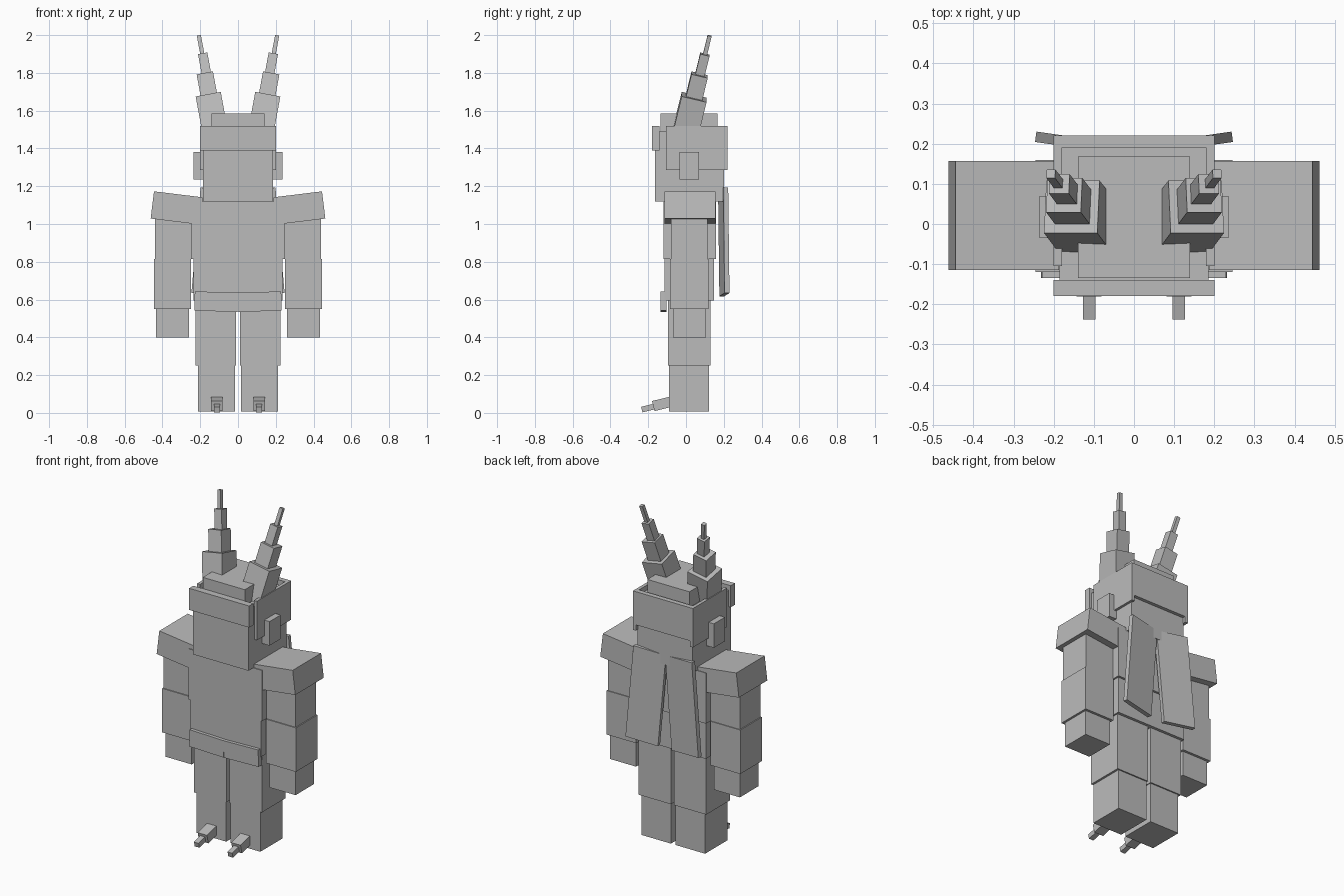
import bpy, bmesh
from math import radians
from mathutils import Matrix, Vector, Euler

if "Cube" in bpy.data.objects:
    bpy.data.objects.remove(bpy.data.objects["Cube"])

grey = bpy.data.materials.new("plain grey")
grey.diffuse_color = (0.5, 0.5, 0.5, 1)
grey.use_nodes = True
grey.node_tree.nodes["Principled BSDF"].inputs["Base Color"].default_value = grey.diffuse_color


def box(name, center, size, rot=(0, 0, 0), mirror=False):
    """Box by centre, size and rotation in degrees, optionally mirrored in x."""
    for side in ((1, -1) if mirror else (1,)):
        bm = bmesh.new()
        bmesh.ops.create_cube(bm, size=1)
        m = (Matrix.Translation(center)
             @ Euler([radians(a) for a in rot]).to_matrix().to_4x4()
             @ Matrix.Diagonal((*size, 1)))
        if side < 0:
            m = Matrix.Scale(-1, 4, (1, 0, 0)) @ m
        bm.transform(m)
        bmesh.ops.recalc_face_normals(bm, faces=bm.faces)
        full = name if not mirror else name + ("_right" if side > 0 else "_left")
        me = bpy.data.meshes.new(full)
        bm.to_mesh(me)
        bm.free()
        me.materials.append(grey)
        bpy.context.collection.objects.link(bpy.data.objects.new(full, me))


def span(name, x, y, z, mirror=False):
    """Straight box given by its ranges."""
    r = (x, y, z)
    box(name, [(a + b) / 2 for a, b in r], [b - a for a, b in r], mirror=mirror)


# Head and helmet shell
span("head", (-.185, .185), (-.165, .2), (1.12, 1.49))
span("brow_band", (-.2, .2), (-.18, -.14), (1.39, 1.52))
span("helmet_side", (.18, .2), (-.105, .22), (1.285, 1.52), True)
span("helmet_back", (-.18, .18), (.19, .22), (1.32, 1.52))
span("helmet_crown", (-.14, .14), (-.135, .168), (1.48, 1.585))
span("ear", (.18, .235), (-.035, .07), (1.235, 1.38), True)

# Horns: top centre, width and length of each tapering segment
horn_rot = (-13.5, 10.5, 0)
axis = Euler([radians(a) for a in horn_rot]).to_matrix() @ Vector((0, 0, 1))
for i, (top, w, length) in enumerate((
        ((.155, .043, 1.672), .135, .2),
        ((.174, .072, 1.79), .088, .13),
        ((.186, .1, 1.898), .05, .12),
        ((.207, .125, 1.997), .022, .115))):
    box(f"horn_segment_{i + 1}", Vector(top) - axis * length / 2,
        (w, w, length), horn_rot, True)

# Torso
span("chest", (-.245, .245), (-.12, .16), (.815, 1.12))
span("waist", (-.235, .235), (-.115, .147), (.595, .815))
box("belt_plate", (.115, -.119, .589), (.23, .032, .102), (0, -1.5, 0), True)

# Coat tails on the back
box("coat_tail", (.122, .2, .905), (.2, .026, .56), (0, -5, 8), True)

# Arms
box("shoulder", (.3245, .021, 1.085), (.26, .271, .145), (0, -7, 0), True)
span("upper_arm", (.245, .44), (-.08, .115), (.815, 1.06), True)
span("forearm", (.248, .446), (-.086, .12), (.55, .815), True)
span("hand", (.26, .433), (-.07, .105), (.4, .55), True)

# Legs with toe claws
span("thigh", (.01, .226), (-.095, .13), (.25, .6), True)
span("shin", (.015, .213), (-.091, .122), (.008, .25), True)
box("toe", (.112, -.125, .048), (.062, .1, .055), (14, 0, 0), True)
box("claw", (.112, -.195, .027), (.031, .08, .03), (14, 0, 0), True)
